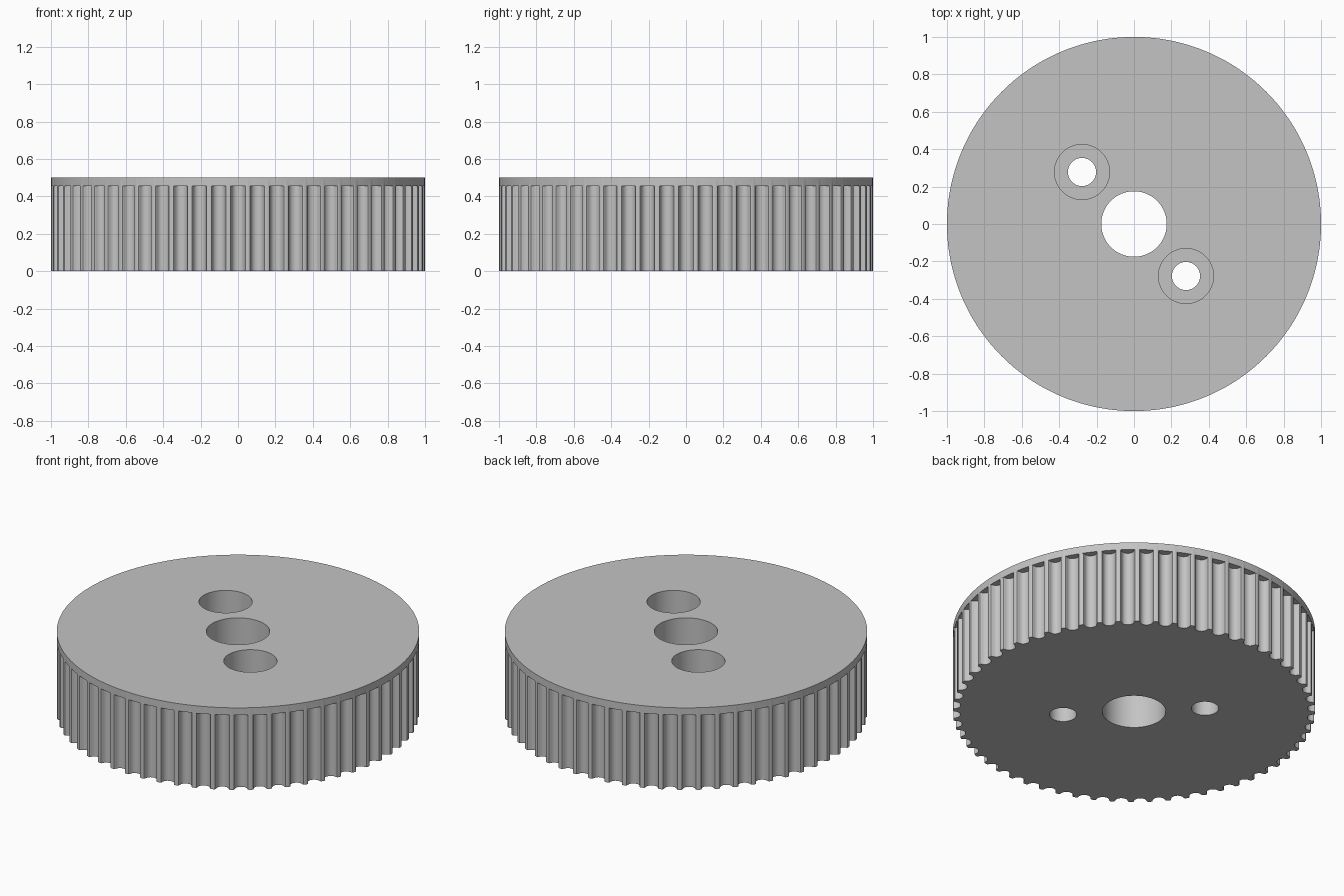
import bpy, bmesh
from math import cos, sin, tau, sqrt
from mathutils import Vector

if "Cube" in bpy.data.objects:
    bpy.data.objects.remove(bpy.data.objects["Cube"], do_unlink=True)

HEIGHT, FLANGE_Z = 0.5, 0.455
TEETH = 60
BORE_R, SCREW_R, HEAD_R = 0.175, 0.075, 0.147
HEAD_FLOOR = 0.25
SCREW_AT = 0.278

metal = bpy.data.materials.new("grey metal")
metal.use_nodes = True
metal.diffuse_color = (0.55, 0.55, 0.55, 1)
metal.node_tree.nodes["Principled BSDF"].inputs["Base Color"].default_value = metal.diffuse_color


def prisms(name, parts):
    """One object holding several upright prisms: (outline, bottom, top)."""
    bm = bmesh.new()
    for outline, z0, z1 in parts:
        face = bm.faces.new([bm.verts.new((x, y, z0)) for x, y in outline])
        new = bmesh.ops.extrude_face_region(bm, geom=[face])["geom"]
        verts = [v for v in new if isinstance(v, bmesh.types.BMVert)]
        bmesh.ops.translate(bm, vec=Vector((0, 0, z1 - z0)), verts=verts)
    bmesh.ops.recalc_face_normals(bm, faces=bm.faces)
    mesh = bpy.data.meshes.new(name)
    bm.to_mesh(mesh)
    bm.free()
    mesh.materials.append(metal)
    ob = bpy.data.objects.new(name, mesh)
    bpy.context.collection.objects.link(ob)
    return ob


def circle(r, n, cx=0, cy=0):
    return [(cx + r * cos(tau * i / n), cy + r * sin(tau * i / n)) for i in range(n)]


# Rounded belt groove: half width and depth, from the rim inwards
half = [(0.045, -0.03), (0.045, 0), (0.039, 0.002), (0.036, 0.007), (0.0348, 0.0127),
        (0.0329, 0.0182), (0.0304, 0.0235), (0.0272, 0.0286), (0.0216, 0.0338),
        (0.0149, 0.0375), (0.0077, 0.0398)]
groove = half + [(0, 0.0404)] + [(-w, d) for w, d in reversed(half)]
rim = sqrt(1 - half[0][0] ** 2)


def groove_at(a):
    return [((rim - d) * cos(a) - w * sin(a), (rim - d) * sin(a) + w * cos(a))
            for w, d in groove]


# Pulley blank and its cutters
pulley = prisms("toothed_pulley", [(circle(1, 360), 0, HEIGHT)])
screws = [(-SCREW_AT, SCREW_AT), (SCREW_AT, -SCREW_AT)]
cutters = [
    prisms("groove_cutter", [(groove_at(tau * i / TEETH), -0.1, FLANGE_Z) for i in range(TEETH)]),
    prisms("hole_cutter", [(circle(BORE_R, 96), -0.1, 0.6)]
           + [(circle(SCREW_R, 64, x, y), -0.1, 0.6) for x, y in screws]),
    prisms("screw_head_cutter", [(circle(HEAD_R, 80, x, y), HEAD_FLOOR, 0.6) for x, y in screws]),
]

bpy.ops.object.select_all(action="DESELECT")
pulley.select_set(True)
bpy.context.view_layer.objects.active = pulley
for cutter in cutters:
    cutter.hide_render = True
    mod = pulley.modifiers.new(cutter.name, "BOOLEAN")
    mod.operation = "DIFFERENCE"
    mod.solver = "EXACT"
    mod.object = cutter
    bpy.ops.object.modifier_apply(modifier=mod.name)
    bpy.data.objects.remove(cutter, do_unlink=True)

bpy.ops.object.shade_smooth_by_angle(angle=0.5)
